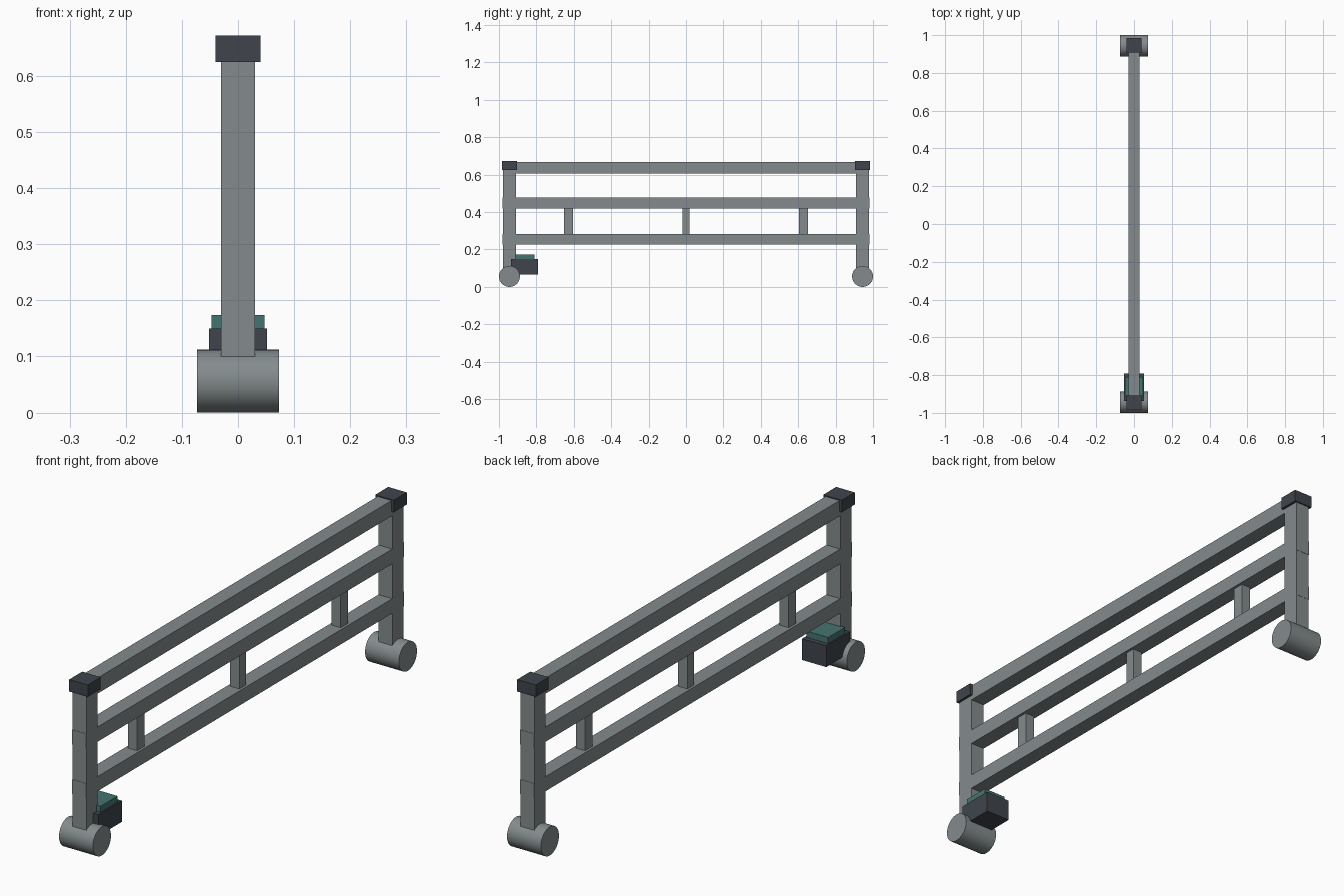
import bpy
import math

cube = bpy.data.objects.get("Cube")
if cube:
    bpy.data.objects.remove(cube, do_unlink=True)


def make_material(name, rgb):
    mat = bpy.data.materials.new(name)
    mat.use_nodes = True
    color = (*rgb, 1.0)
    mat.diffuse_color = color
    mat.node_tree.nodes["Principled BSDF"].inputs["Base Color"].default_value = color
    return mat


steel = make_material("grey steel", (0.23, 0.26, 0.265))
dark = make_material("dark plastic", (0.05, 0.06, 0.073))
teal = make_material("teal", (0.06, 0.175, 0.165))


def box(name, x, y, z, mat):
    """Box from (low, high) ranges on each axis."""
    spans = (x, y, z)
    bpy.ops.mesh.primitive_cube_add(size=1, location=[(a + b) / 2 for a, b in spans])
    obj = bpy.context.object
    obj.name = name
    obj.scale = [b - a for a, b in spans]
    bpy.ops.object.transform_apply(location=False, rotation=False, scale=True)
    obj.data.materials.append(mat)
    return obj


def around(center, half):
    return (center - half, center + half)


END = 0.944          # distance of the posts from the middle
WHEEL_RADIUS = 0.056
half_width = around(0, 0.03)

# End posts with caps and rollers
for side, y in (("front", -END), ("back", END)):
    box(side + "_post", half_width, around(y, 0.035), (WHEEL_RADIUS, 0.65), steel)
    box(side + "_cap", around(0, 0.04), around(y, 0.04), (0.625, 0.672), dark)
    bpy.ops.mesh.primitive_cylinder_add(
        vertices=48, radius=WHEEL_RADIUS, depth=0.146,
        location=(0, y, WHEEL_RADIUS), rotation=(0, math.pi / 2, 0))
    roller = bpy.context.object
    roller.name = side + "_roller"
    roller.data.materials.append(steel)
    bpy.ops.object.shade_smooth_by_angle(angle=math.radians(40))

# Long rails, the lower two showing just through the posts
box("top_rail", half_width, around(0, END), (0.607, 0.668), steel)
box("middle_rail", half_width, around(0, 0.98), (0.419, 0.477), steel)
box("lower_rail", half_width, around(0, 0.98), (0.226, 0.283), steel)

# Short uprights between the lower rails
for name, y, half in (("front", -0.628, 0.023), ("middle", 0, 0.02), ("back", 0.628, 0.023)):
    box(name + "_upright", around(0, 0.02), around(y, half), (0.27, 0.43), steel)

# Drive unit behind the front post
box("drive_housing", around(0, 0.052), (-0.936, -0.791), (0.067, 0.15), dark)
box("drive_cover", around(0, 0.047), (-0.915, -0.81), (0.149, 0.174), teal)
